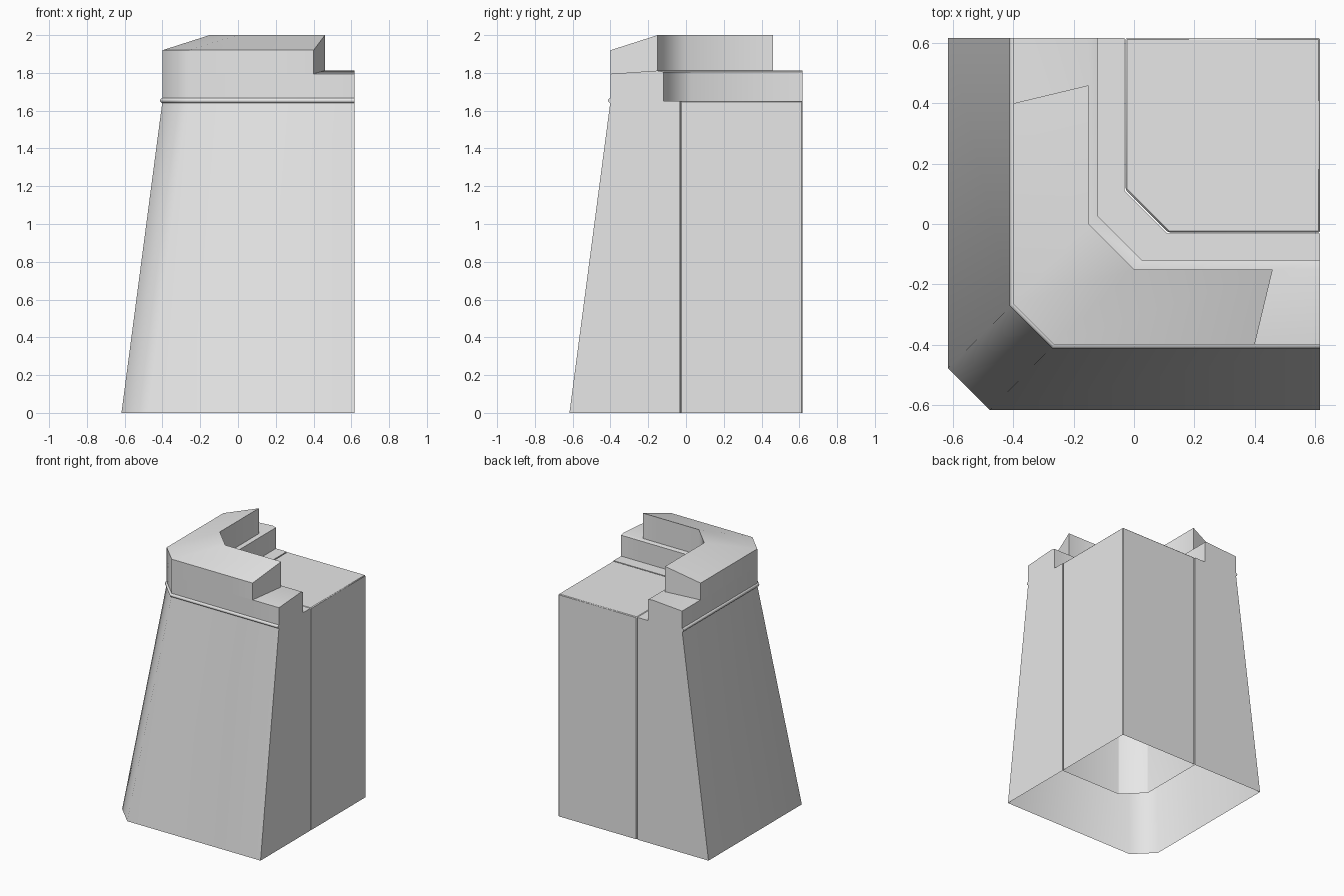
import bpy, bmesh, math

if "Cube" in bpy.data.objects:
    bpy.data.objects.remove(bpy.data.objects["Cube"])

stone = bpy.data.materials.new("grey stone")
stone.diffuse_color = (0.8, 0.8, 0.8, 1)
stone.use_nodes = True
stone.node_tree.nodes["Principled BSDF"].inputs["Base Color"].default_value = stone.diffuse_color
END = 0.617   # cut plane of the corner piece


def ring(offset, chamfer, z, end=END):
    """L-shaped path with a chamfered corner, mirrored about x = y."""
    return [(offset, end, z), (offset, chamfer, z), (chamfer, offset, z), (end, offset, z)]


def sweep(name, rings, closed=True, angle=50, bevel=0):
    """Skin a profile along the L path; a closed profile gets end caps."""
    bm = bmesh.new()
    rows = [[bm.verts.new(p) for p in r] for r in rings]
    pairs = list(zip(rows, rows[1:]))
    if closed:
        pairs.append((rows[-1], rows[0]))
        bm.faces.new([r[0] for r in rows])
        bm.faces.new([r[-1] for r in reversed(rows)])
    for a, b in pairs:
        for i in range(3):
            bm.faces.new((a[i], a[i + 1], b[i + 1], b[i]))
    return finish(name, bm, angle, bevel)


def finish(name, bm, angle, bevel=0):
    bmesh.ops.recalc_face_normals(bm, faces=bm.faces)
    mesh = bpy.data.meshes.new(name)
    bm.to_mesh(mesh)
    bm.free()
    mesh.materials.append(stone)
    ob = bpy.data.objects.new(name, mesh)
    bpy.context.collection.objects.link(ob)
    bpy.ops.object.select_all(action='DESELECT')
    ob.select_set(True)
    bpy.context.view_layer.objects.active = ob
    if bevel:
        mod = ob.modifiers.new("soft edges", 'BEVEL')
        mod.width, mod.segments, mod.limit_method = bevel, 1, 'ANGLE'
        mod.angle_limit = math.radians(30)
    bpy.ops.object.shade_smooth_by_angle(angle=math.radians(angle))
    return ob


def delete_underside(ob):
    """Open the bottom of a part standing on the ground."""
    bm = bmesh.new()
    bm.from_mesh(ob.data)
    low = [f for f in bm.faces if all(v.co.z < 0.001 for v in f.verts)]
    bmesh.ops.delete(bm, geom=low, context='FACES_ONLY')
    bm.to_mesh(ob.data)
    bm.free()


# sloping outer wall with its flat walkway ledge, hollow below
wall = sweep("battered_wall", [
    ring(-0.617, -0.478, 0), ring(-0.40, -0.265, 1.65),
    ring(-0.032, 0.111, 1.65), ring(-0.032, 0.111, 0)])
delete_underside(wall)

# inner fill block, hollow below
bm = bmesh.new()
outline = ring(-0.028, 0.114, 0) + [(END, END, 0)]
low = [bm.verts.new(p) for p in outline]
top = [bm.verts.new((x, y, 1.65)) for x, y, z in outline]
bm.faces.new(top)
for i in range(5):
    j = (i + 1) % 5
    bm.faces.new((low[i], low[j], top[j], top[i]))
finish("inner_fill", bm, 50, 0.005)

# low parapet wall
sweep("parapet", [
    ring(-0.40, -0.265, 1.65), ring(-0.40, -0.265, 1.795),
    ring(-0.15, -0.005, 1.812), ring(-0.12, 0.027, 1.805),
    ring(-0.12, 0.027, 1.65)])

# raised corner merlon with a sloping top and slanted ends
sweep("merlon", [
    ring(-0.40, -0.265, 1.79, 0.40), ring(-0.40, -0.265, 1.92, 0.40),
    ring(-0.15, 0.0, 2.0, 0.46), ring(-0.15, 0.0, 1.80, 0.46)])

# round moulding under the parapet
R, SIDES = 0.013, 10
bead = []
for k in range(SIDES):
    a = 2 * math.pi * k / SIDES
    d = R * math.cos(a)
    bead.append(ring(-0.40 - d, -0.265 - 0.414 * d, 1.654 + R * math.sin(a)))
sweep("moulding", bead)
